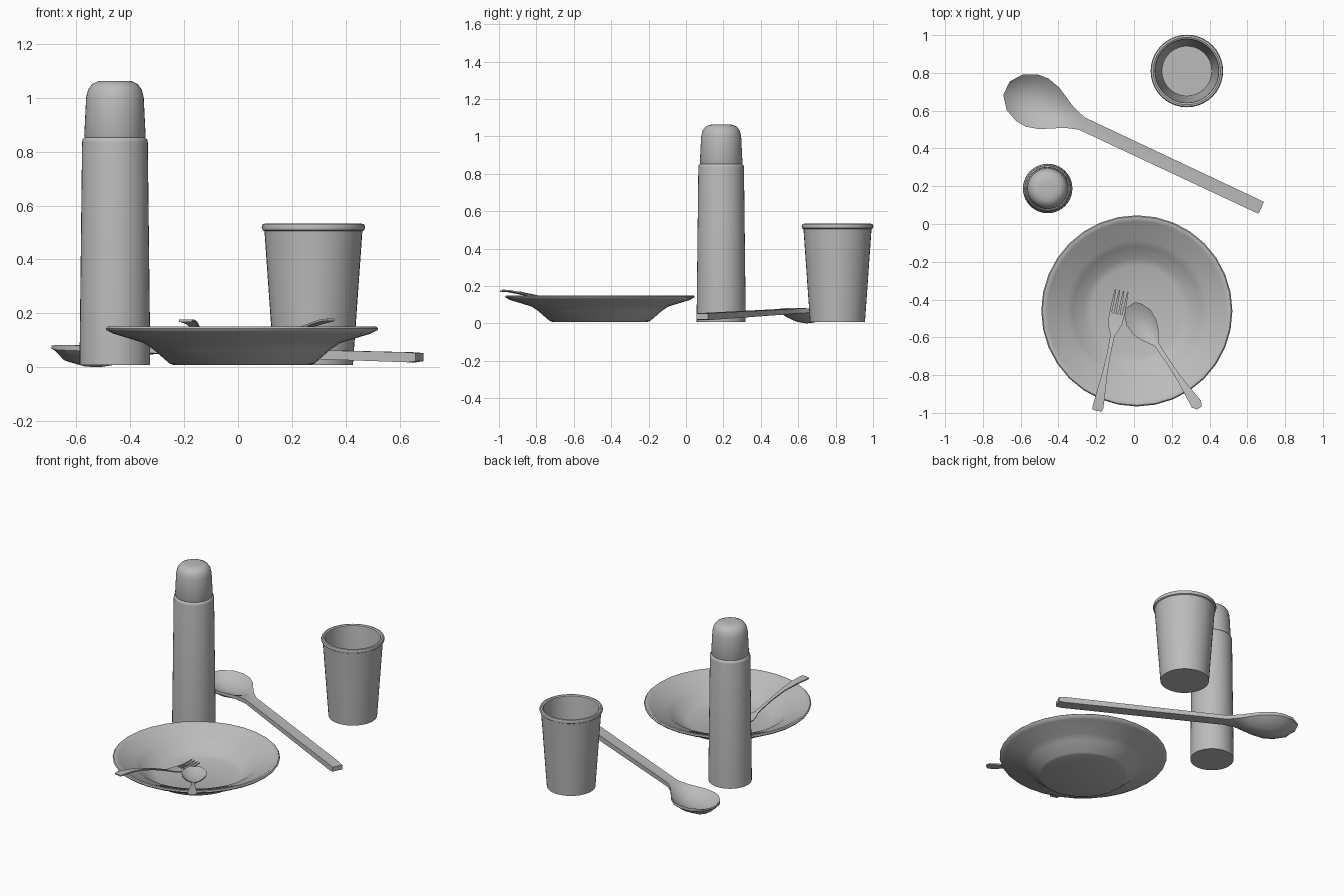
import bpy, bmesh, math
from mathutils import Vector

grey = bpy.data.materials.new("plain grey")
grey.diffuse_color = (0.5, 0.5, 0.5, 1)


def finish(bm, name, angle=40):
    bmesh.ops.remove_doubles(bm, verts=bm.verts, dist=1e-5)
    bmesh.ops.recalc_face_normals(bm, faces=bm.faces)
    me = bpy.data.meshes.new(name)
    bm.to_mesh(me)
    bm.free()
    me.materials.append(grey)
    ob = bpy.data.objects.new(name, me)
    bpy.context.collection.objects.link(ob)
    bpy.ops.object.select_all(action='DESELECT')
    bpy.context.view_layer.objects.active = ob
    ob.select_set(True)
    bpy.ops.object.shade_smooth_by_angle(angle=math.radians(angle))
    return ob


def lathe(name, profile, x, y, n=32):
    """Revolve (radius, z) points; open ends are capped flat."""
    bm = bmesh.new()
    rings = [[bm.verts.new((x + r * math.cos(2 * math.pi * i / n),
                            y + r * math.sin(2 * math.pi * i / n), z))
              for i in range(n)] for r, z in profile]
    for a, b in zip(rings, rings[1:]):
        for i in range(n):
            j = (i + 1) % n
            bm.faces.new((a[i], a[j], b[j], b[i]))
    bm.faces.new(rings[0][::-1])
    bm.faces.new(rings[-1])
    return finish(bm, name)


def loft(bm, start, end, stations, cols=8):
    """Strip from start to end; station = (u, centre v, half width, rim z, dish depth, thickness)."""
    d = (Vector(end) - Vector(start)).normalized()
    n = Vector((-d.y, d.x))
    rings = []
    for u, c, w, z, depth, t in stations:
        top, low = [], []
        for i in range(cols + 1):
            s = -math.cos(math.pi * i / cols)
            p = Vector(start) + d * u + n * (c + w * s)
            zz = z - depth * (1 - s * s)
            top.append(bm.verts.new((p.x, p.y, zz)))
            low.append(bm.verts.new((p.x, p.y, zz - t)))
        rings.append(top + low[::-1])
    m = len(rings[0])
    for a, b in zip(rings, rings[1:]):
        for i in range(m):
            j = (i + 1) % m
            bm.faces.new((a[i], a[j], b[j], b[i]))
    for r in (rings[0], rings[-1]):          # end caps
        for i in range(cols):
            bm.faces.new((r[i], r[i + 1], r[m - 2 - i], r[m - 1 - i]))


# vacuum flask with its domed cap
lathe("flask", [(.131, .008), (.131, .06), (.122, .835), (.12, .846), (.112, .853),
                (.114, .858), (.107, 1.0), (.1, 1.03), (.085, 1.051), (.062, 1.062),
                (.03, 1.063)], -.457, .188, 40)

# tapered cup with rolled rim
lathe("cup", [(.147, .008), (.182, .505), (.189, .509), (.192, .52), (.188, .531),
              (.178, .533), (.169, .528), (.167, .51), (.132, .03)], .28, .81, 40)

# soup plate
lathe("plate", [(.255, .008), (.27, .014), (.33, .066), (.365, .09), (.48, .125),
                (.503, .137), (.506, .144), (.5, .15), (.484, .15), (.475, .143),
                (.375, .108), (.34, .082), (.28, .038), (.24, .025)], .015, -.46)

# large serving spoon
bm = bmesh.new()
loft(bm, (-.675, .719), (.675, .085),
     [(0, 0, .04, .08, 0, .012), (.05, 0, .105, .082, .044, .018),
      (.12, 0, .136, .082, .06, .02), (.18, 0, .141, .08, .06, .02),
      (.25, 0, .122, .08, .05, .02), (.31, 0, .09, .08, .03, .022),
      (.365, 0, .06, .08, .01, .024), (.44, 0, .036, .077, 0, .027),
      (1.46, 0, .035, .055, 0, .037), (1.49, 0, .034, .052, 0, .03)])
finish(bm, "serving_spoon", 35)

# small spoon leaning on the plate rim
bm = bmesh.new()
loft(bm, (-.02, -.43), (.345, -.975),
     [(0, 0, .03, .062, 0, .006), (.03, 0, .056, .063, .014, .006),
      (.08, 0, .076, .064, .027, .006), (.14, 0, .073, .064, .03, .006),
      (.19, 0, .052, .065, .02, .006), (.225, 0, .03, .068, .008, .006),
      (.25, 0, .013, .074, 0, .008), (.36, 0, .011, .115, 0, .008),
      (.47, 0, .014, .15, 0, .008), (.57, 0, .024, .168, 0, .008),
      (.63, 0, .03, .178, 0, .008), (.656, 0, .015, .18, 0, .008)])
finish(bm, "small_spoon")

# fork leaning on the plate rim: body, then four tines
bm = bmesh.new()
A, B = (-.065, -.352), (-.195, -.99)
loft(bm, A, B,
     [(.125, 0, .04, .048, 0, .006), (.17, 0, .039, .052, 0, .006),
      (.21, 0, .027, .062, 0, .006), (.24, 0, .012, .074, 0, .007),
      (.35, 0, .01, .118, 0, .008), (.45, 0, .014, .15, 0, .008),
      (.55, 0, .023, .17, 0, .008), (.63, 0, .029, .177, 0, .008),
      (.65, 0, .024, .176, 0, .008)])
for k in range(4):
    c = (k - 1.5) * .0225
    loft(bm, A, B, [(0, c, .003, .056, 0, .004), (.06, c, .006, .047, 0, .006),
                    (.13, c, .006, .048, 0, .006)], 2)
finish(bm, "fork")
